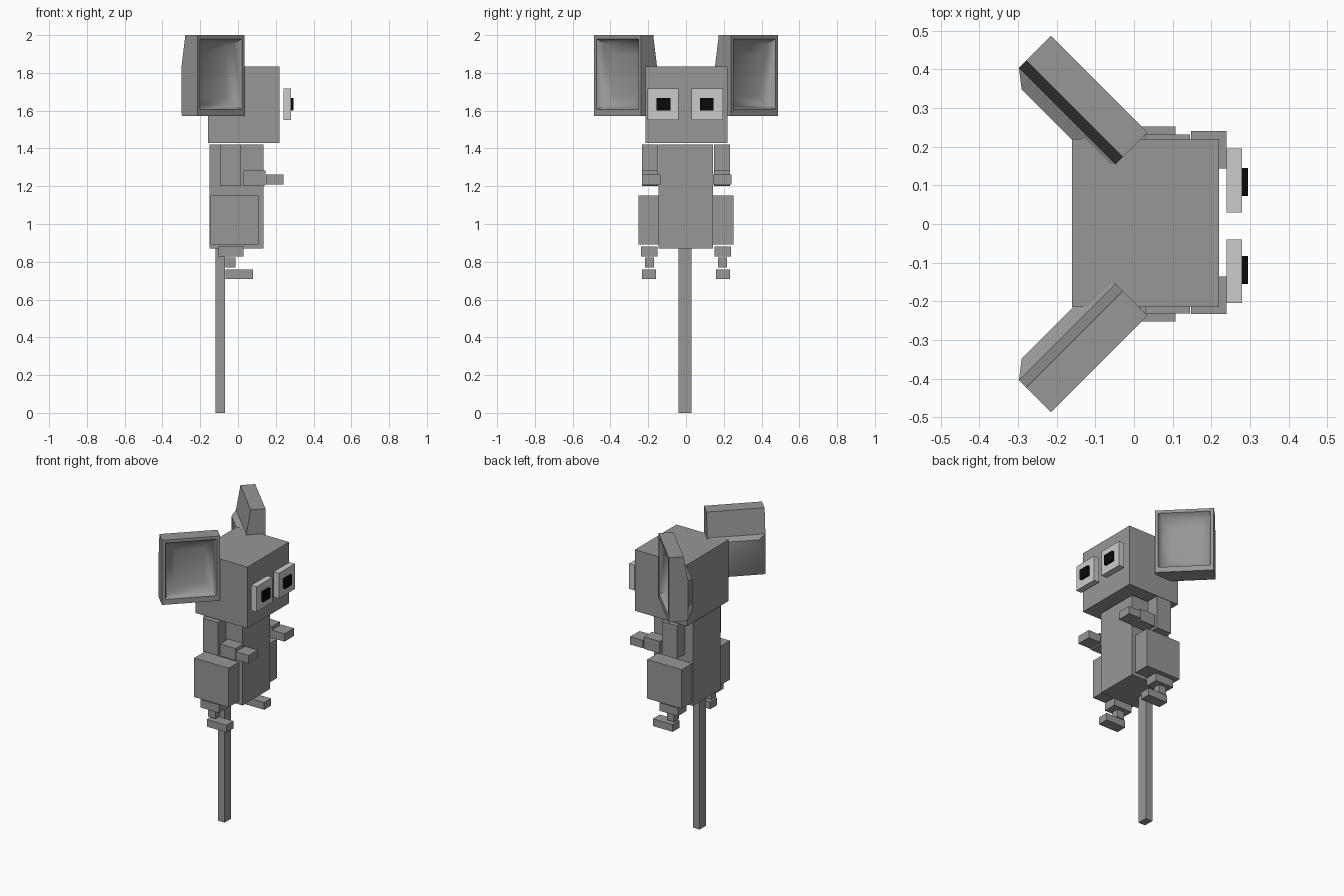
import bpy, bmesh, math
from mathutils import Vector

if "Cube" in bpy.data.objects:
    bpy.data.objects.remove(bpy.data.objects["Cube"])

def material(name, v):
    m = bpy.data.materials.new(name)
    m.diffuse_color = (v, v, v, 1)
    m.use_nodes = True
    m.node_tree.nodes["Principled BSDF"].inputs["Base Color"].default_value = m.diffuse_color
    return m

GREY = material("body grey", 0.31)
PALE = material("eye pale grey", 0.6)
BLACK = material("pupil black", 0.003)

def finish(name, bm, mat):
    bmesh.ops.recalc_face_normals(bm, faces=bm.faces)
    me = bpy.data.meshes.new(name)
    bm.to_mesh(me)
    bm.free()
    me.materials.append(mat)
    ob = bpy.data.objects.new(name, me)
    bpy.context.collection.objects.link(ob)
    return ob

def box(name, x, y, z, mat=GREY):
    bm = bmesh.new()
    bmesh.ops.create_cube(bm, size=1)
    for v in bm.verts:
        v.co = Vector(r[0] if c < 0 else r[1] for c, r in zip(v.co, (x, y, z)))
    return finish(name, bm, mat)

def pair(name, x, y, z, mat=GREY, shift=0.0):
    box("left_" + name, x, (y[0] + shift, y[1] + shift), z, mat)
    box("right_" + name, x, (shift - y[1], shift - y[0]), z, mat)

# Head, torso and tail
box("head", (-0.16, 0.22), (-0.215, 0.22), (1.43, 1.835))
box("torso", (-0.15, 0.135), (-0.145, 0.143), (0.87, 1.42))
box("tail", (-0.12, -0.07), (-0.04, 0.028), (0, 0.88))

# Eyes
pair("eye", (0.24, 0.28), (0.035, 0.2), (1.55, 1.717), PALE, -0.005)
pair("pupil", (0.28, 0.295), (0.078, 0.15), (1.6, 1.667), BLACK, -0.005)

# Arms
pair("upper_arm", (-0.095, 0.015), (0.148, 0.232), (1.2, 1.42))
pair("forearm", (0.03, 0.145), (0.148, 0.232), (1.203, 1.283))
pair("hand", (0.147, 0.24), (0.14, 0.237), (1.21, 1.262), shift=0.004)

# Legs
pair("thigh", (-0.145, 0.108), (0.143, 0.252), (0.892, 1.15))
pair("shin", (-0.107, 0.028), (0.15, 0.238), (0.827, 0.88))
pair("ankle", (-0.066, -0.013), (0.17, 0.218), (0.77, 0.822))
pair("foot", (-0.065, 0.08), (0.16, 0.232), (0.71, 0.758))

# Ears: slabs angled back, hollow in front and bulging behind
def ear(name, side):
    length, bottom, top = 0.354, 1.572, 2.0
    bm = bmesh.new()

    def ring(du, z0, z1, w0, w1):
        pts = [(du, w0, z0), (length - du, w0, z0), (length - du, w1, z1), (du, w1, z1)]
        r = math.sqrt(0.5)
        return [bm.verts.new((0.035 - r * (u + w), side * (0.237 + r * (u - w)), z))
                for u, w, z in pts]

    rings = [
        ring(0.085, bottom + 0.1, top - 0.1, 0.06, 0.06),    # hollow floor
        ring(0.04, bottom + 0.055, top - 0.045, 0.04, 0.04),
        ring(0.02, bottom + 0.035, top - 0.02, 0.0, 0.0),    # rim
        ring(0, bottom, top, 0.0, 0.0),
        ring(0, bottom, top, 0.115, 0.09),                   # back edge
        ring(0, bottom + 0.01, 1.84, 0.117, 0.117),
        ring(0.045, bottom + 0.06, 1.82, 0.152, 0.152),      # back bulge
    ]
    for a, b in zip(rings, rings[1:]):
        for i in range(4):
            j = (i + 1) % 4
            bm.faces.new((a[i], a[j], b[j], b[i]))
    bm.faces.new(rings[0])
    bm.faces.new(rings[-1])
    ob = finish(name, bm, GREY)
    bpy.ops.object.select_all(action='DESELECT')
    ob.select_set(True)
    bpy.context.view_layer.objects.active = ob
    bpy.ops.object.shade_smooth_by_angle(angle=math.radians(50))

ear("left_ear", 1)
ear("right_ear", -1)
